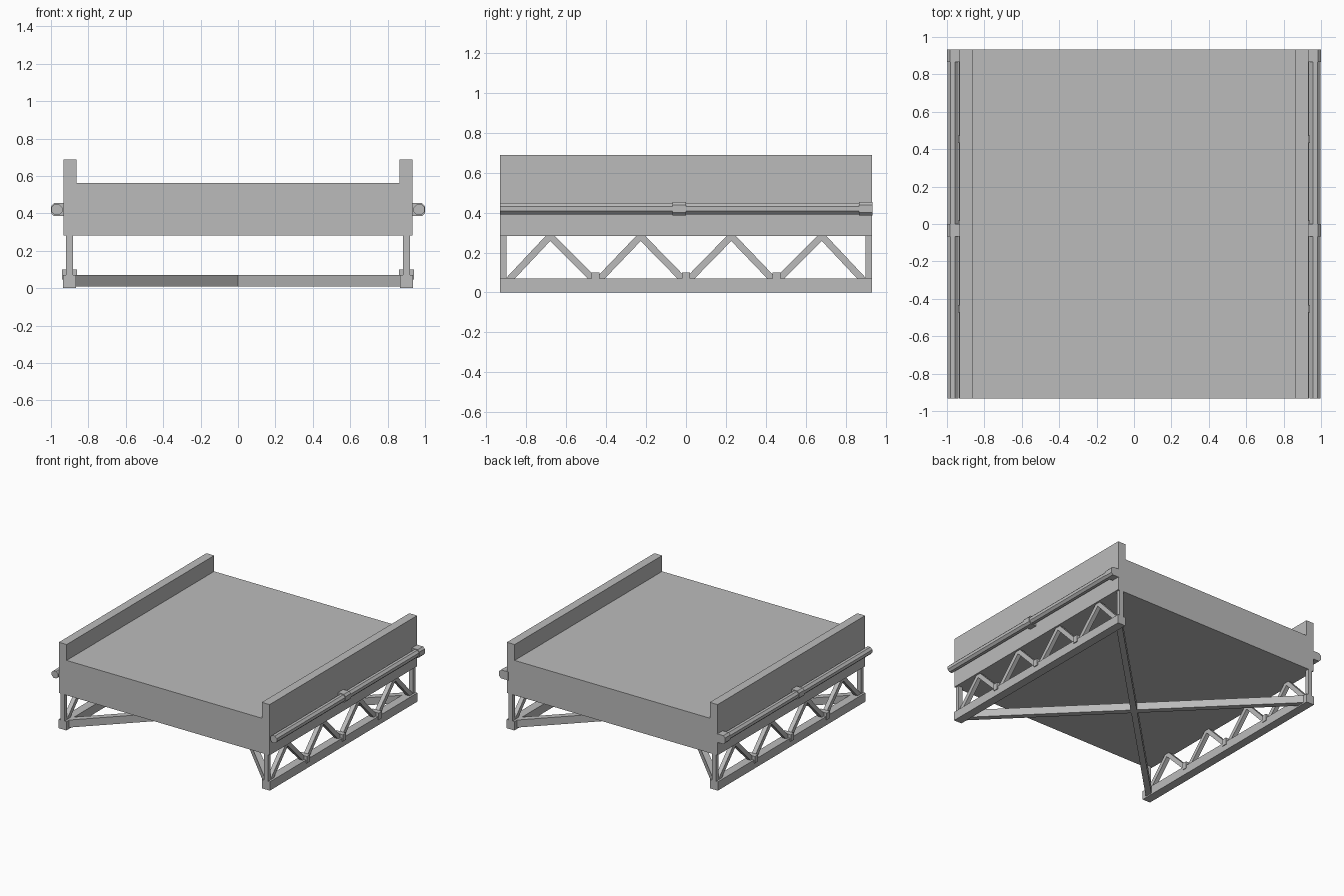
import bpy, bmesh, math
from mathutils import Vector, Matrix

cube = bpy.data.objects.get("Cube")
if cube:
    bpy.data.objects.remove(cube, do_unlink=True)

grey = bpy.data.materials.new("concrete_grey")
grey.use_nodes = True
colour = (0.5, 0.5, 0.5, 1)
grey.diffuse_color = colour
grey.node_tree.nodes["Principled BSDF"].inputs["Base Color"].default_value = colour

HALF = 0.933          # half length and half width of the deck
SIDES = (("left", 1), ("right", -1))


def finish(name, bm):
    bmesh.ops.recalc_face_normals(bm, faces=bm.faces)
    mesh = bpy.data.meshes.new(name)
    bm.to_mesh(mesh)
    bm.free()
    mesh.materials.append(grey)
    obj = bpy.data.objects.new(name, mesh)
    bpy.context.collection.objects.link(obj)
    return obj


def extrude_y(name, profile, y0, y1):
    """Prism with an (x, z) profile running from y0 to y1."""
    bm = bmesh.new()
    face = bm.faces.new([bm.verts.new((x, y0, z)) for x, z in profile])
    new = bmesh.ops.extrude_face_region(bm, geom=[face])["geom"]
    verts = [v for v in new if isinstance(v, bmesh.types.BMVert)]
    bmesh.ops.translate(bm, verts=verts, vec=(0, y1 - y0, 0))
    return finish(name, bm)


def box(name, x0, x1, y0, y1, z0, z1):
    return extrude_y(name, [(x0, z0), (x1, z0), (x1, z1), (x0, z1)], y0, y1)


def bar(name, start, end, width, height):
    """Rectangular beam between two points; height stays in the vertical plane."""
    a, b = Vector(start), Vector(end)
    along = (b - a).normalized()
    across = along.cross(Vector((0, 0, 1))).normalized()
    up = across.cross(along)
    turn = Matrix((across, along, up)).transposed().to_4x4()
    bm = bmesh.new()
    bmesh.ops.create_cube(bm, size=1)
    bmesh.ops.scale(bm, vec=(width, (b - a).length, height), verts=bm.verts)
    bmesh.ops.transform(bm, matrix=Matrix.Translation((a + b) / 2) @ turn, verts=bm.verts)
    return finish(name, bm)


# Deck with a raised kerb along each side
half_deck = [(HALF, 0.282), (HALF, 0.688), (0.864, 0.688), (0.864, 0.561)]
extrude_y("deck", half_deck + [(-x, z) for x, z in reversed(half_deck)], -HALF, HALF)

# Crossed bracing between the lower chords
for name, s in SIDES:
    bar(f"cross_brace_{name}", (-0.89 * s, -0.89, 0.04), (0.89 * s, 0.89, 0.04), 0.045, 0.06)

PITCH = 0.227         # half of one truss bay
for name, s in SIDES:
    # Lower chord and end posts
    box(f"lower_chord_{name}", 0.866 * s, 0.935 * s, -HALF, HALF, 0, 0.07)
    for end, e in (("front", -1), ("back", 1)):
        box(f"{end}_post_{name}", 0.883 * s, 0.919 * s,
            min(e * HALF, e * 0.9), max(e * HALF, e * 0.9), 0.05, 0.3)

    # Zigzag truss members
    for peak in (-3, -1, 1, 3):
        for d in (-1, 1):
            bar(f"truss_diagonal_{name}", (0.901 * s, (peak + d) * PITCH * 0.99, 0.05),
                (0.901 * s, peak * PITCH, 0.282), 0.034, 0.034)

    # Joint blocks on the chord
    for y in (-2 * PITCH, 0, 2 * PITCH):
        box(f"truss_joint_{name}", 0.861 * s, 0.942 * s, y - 0.02, y + 0.02, 0.045, 0.1)

    # Octagonal pipe beside the deck
    octagon = [math.radians(22.5 + 45 * i) for i in range(8)]
    extrude_y(f"pipe_{name}", [(s * (0.968 + 0.031 * math.cos(a)), 0.42 + 0.031 * math.sin(a))
                               for a in octagon], -HALF, HALF)

    # Chamfered pipe brackets
    bracket = [(0.92, 0.386), (0.985, 0.386), (1, 0.401), (1, 0.439), (0.985, 0.454), (0.92, 0.454)]
    for y in (-0.068, 0.867):
        extrude_y(f"pipe_bracket_{name}", [(s * x, z) for x, z in bracket], y, y + 0.067)
